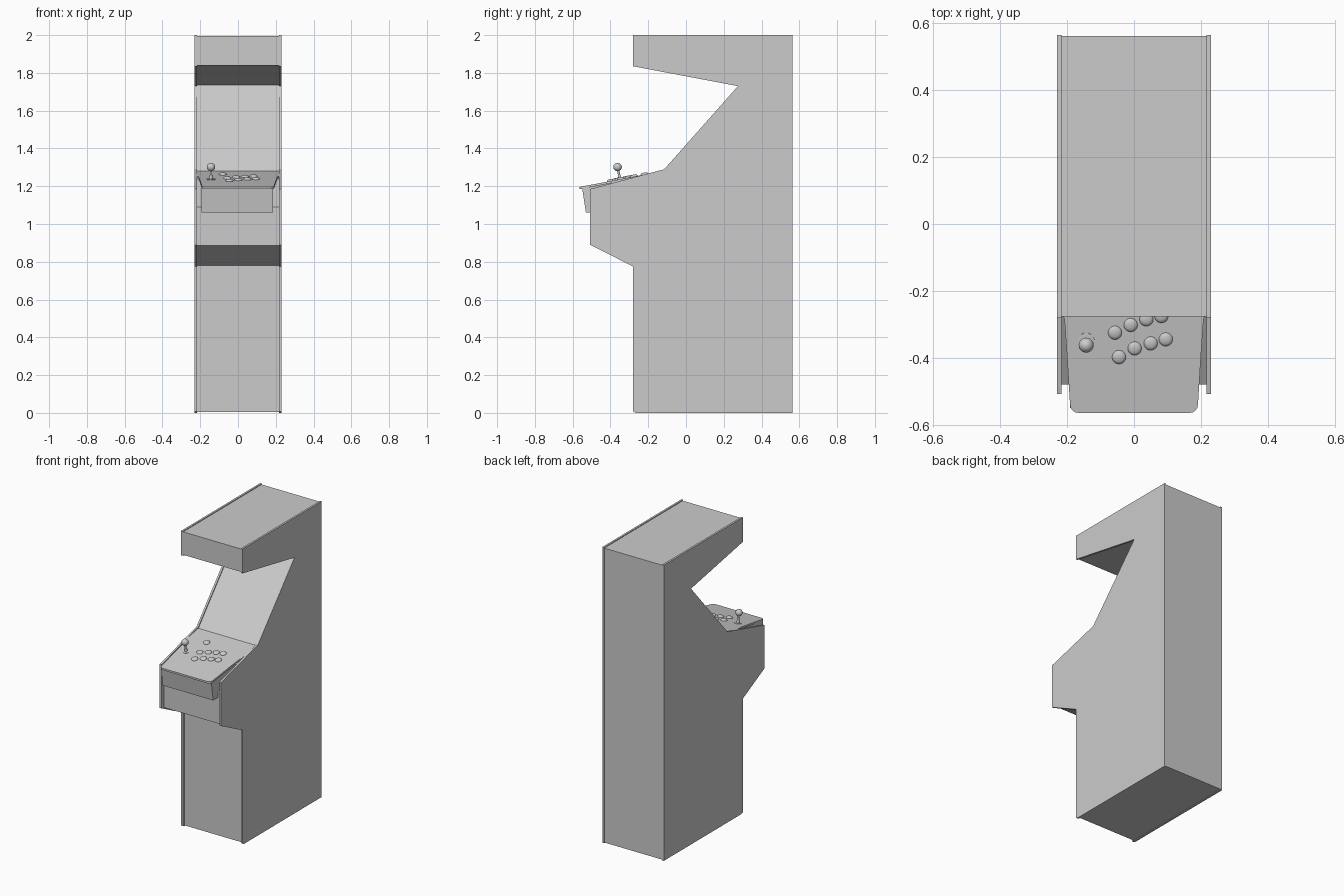
import bpy, bmesh, math
from mathutils import Matrix, Vector

if "Cube" in bpy.data.objects:
    bpy.data.objects.remove(bpy.data.objects["Cube"])

SLOPE = 0.19
TILT = Matrix.Rotation(math.atan(SLOPE), 4, 'X')


def deck_z(y):
    return 1.196 + (y + 0.565) * SLOPE


def slab(name, pts, offset):
    """Extrude a closed 3D outline along an offset vector."""
    bm = bmesh.new()
    face = bm.faces.new([bm.verts.new(p) for p in pts])
    ext = bmesh.ops.extrude_face_region(bm, geom=[face])
    verts = [g for g in ext['geom'] if isinstance(g, bmesh.types.BMVert)]
    bmesh.ops.translate(bm, vec=Vector(offset), verts=verts)
    bmesh.ops.recalc_face_normals(bm, faces=bm.faces)
    me = bpy.data.meshes.new(name)
    bm.to_mesh(me)
    bm.free()
    ob = bpy.data.objects.new(name, me)
    bpy.context.collection.objects.link(ob)
    return ob


def prism(name, profile, x0, x1):
    return slab(name, [(x0, y, z) for y, z in profile], (x1 - x0, 0, 0))


def lathe(name, profile, x, y, n=20):
    """Spin an (r, h) profile around the control deck's normal."""
    bm = bmesh.new()
    vs = [bm.verts.new((r, 0, h)) for r, h in profile]
    es = [bm.edges.new(p) for p in zip(vs, vs[1:])]
    bmesh.ops.spin(bm, geom=vs + es, cent=(0, 0, 0), axis=(0, 0, 1),
                   angle=math.tau, steps=n, use_duplicate=False)
    bmesh.ops.remove_doubles(bm, verts=bm.verts, dist=1e-5)
    bmesh.ops.recalc_face_normals(bm, faces=bm.faces)
    bm.transform(Matrix.Translation((x, y, deck_z(y))) @ TILT)
    me = bpy.data.meshes.new(name)
    bm.to_mesh(me)
    bm.free()
    ob = bpy.data.objects.new(name, me)
    bpy.context.collection.objects.link(ob)
    bpy.context.view_layer.objects.active = ob
    ob.select_set(True)
    bpy.ops.object.shade_smooth_by_angle(angle=math.radians(40))
    ob.select_set(False)
    return ob


# Side panels
side = [(-0.265, 0), (0.565, 0), (0.565, 2), (-0.28, 2), (-0.28, 1.835),
        (0.275, 1.73), (-0.115, 1.29), (-0.508, 1.185), (-0.508, 0.89),
        (-0.28, 0.775), (-0.28, 0.008)]
prism("side_panel_left", side, -0.23, -0.217)
prism("side_panel_right", side, 0.217, 0.23)

# Inner cabinet, slightly recessed between the side panels
body = [(-0.26, 0.004), (0.563, 0.004), (0.563, 1.995), (-0.276, 1.995),
        (-0.276, 1.84), (0.287, 1.735), (-0.118, 1.275), (-0.265, 1.225),
        (-0.48, 1.09), (-0.48, 0.885), (-0.26, 0.78)]
prism("cabinet_body", body, -0.217, 0.217)

# Control box under the deck
box = [(-0.55, 1.192), (-0.53, 1.06), (-0.4, 1.06), (-0.12, 1.2),
       (-0.12, 1.272)]
prism("control_box", box, -0.192, 0.185)

# Control deck: rounded front corners, flaring to the sides at the back
half = [(0.217, -0.115), (0.217, -0.265), (0.208, -0.285), (0.2, -0.40),
        (0.192, -0.53)]
half += [(0.167 + 0.024 * math.cos(a), -0.541 - 0.024 * math.sin(a))
         for a in (math.radians(d) for d in (0, 22, 45, 68, 90))]
outline = half + [(-x, y) for x, y in reversed(half)]
slab("control_deck", [(x, y, deck_z(y)) for x, y in outline], (0, 0, -0.012))

# Buttons: low collar with a domed top
dome = [(0.0205, -0.004), (0.0205, 0.003), (0.019, 0.005), (0.0165, 0.0075),
        (0.012, 0.0095), (0.006, 0.0105), (0, 0.011)]
buttons = [(-0.057, -0.325), (-0.01, -0.302), (0.037, -0.285), (0.082, -0.275),
           (-0.045, -0.398), (0.002, -0.372), (0.05, -0.357), (0.095, -0.345),
           (-0.08, -0.22)]
for i, (x, y) in enumerate(buttons):
    lathe(f"button_{i + 1}", dome, x, y)

# Joystick: dust washer, tapered shaft, ball
jx, jy = -0.143, -0.35
lathe("joystick_washer", [(0.025, -0.003), (0.025, 0.002), (0, 0.004)], jx, jy)
lathe("joystick_shaft", [(0.011, 0), (0.009, 0.012), (0.006, 0.025),
                         (0.006, 0.055)], jx, jy, 12)
ball = [(0.0225 * math.sin(a), 0.066 - 0.0225 * math.cos(a))
        for a in (math.pi * k / 10 for k in range(11))]
lathe("joystick_ball", ball, jx, jy)
